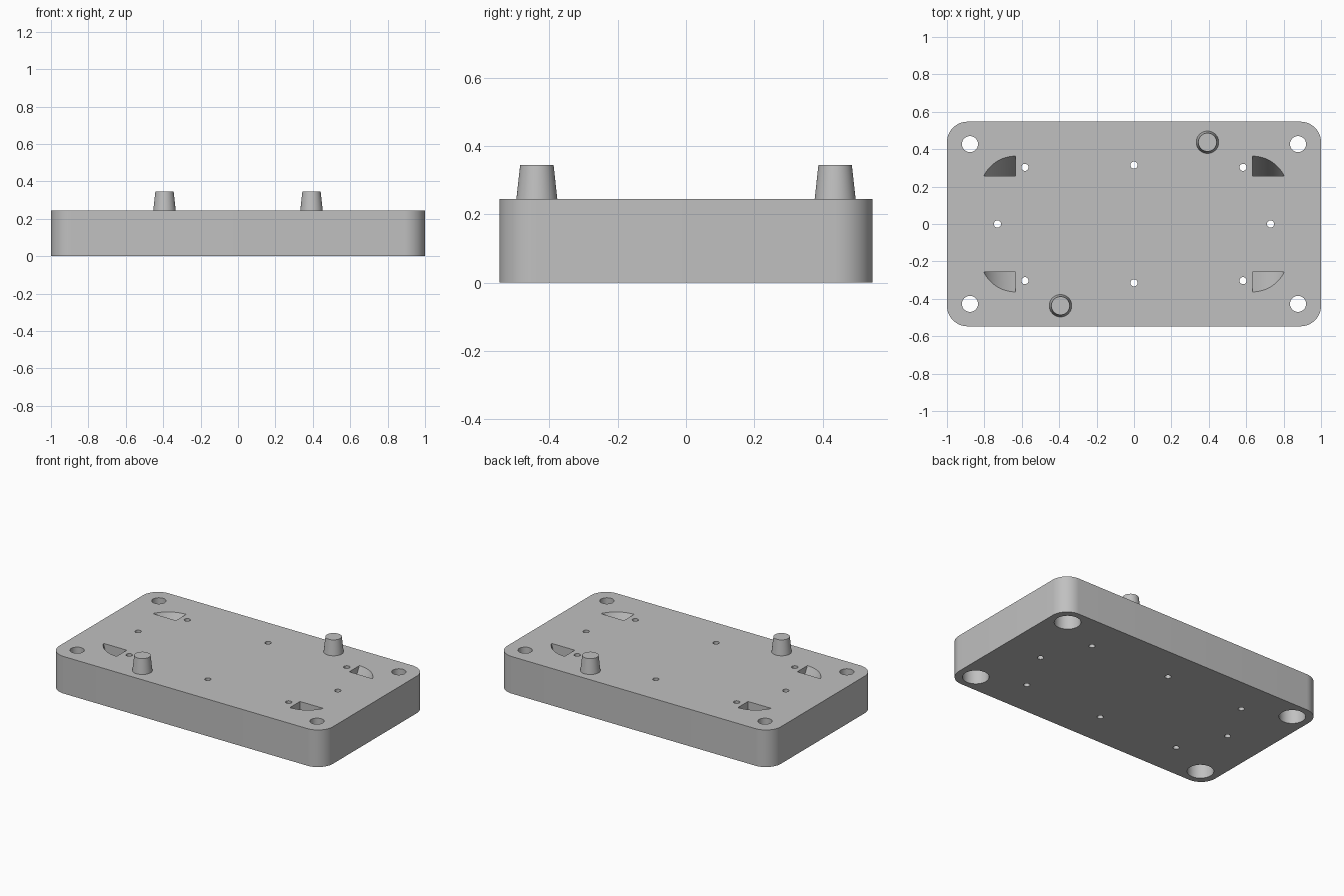
import bpy, bmesh, math
from mathutils import Vector

cube = bpy.data.objects.get("Cube")
if cube:
    bpy.data.objects.remove(cube, do_unlink=True)

HALF_X, HALF_Y, TOP, CORNER = 1.0, 0.547, 0.245, 0.11

grey = bpy.data.materials.new("light_grey")
grey.use_nodes = True
grey.diffuse_color = (0.53, 0.53, 0.53, 1)
grey.node_tree.nodes["Principled BSDF"].inputs["Base Color"].default_value = grey.diffuse_color


def finish(bm, name):
    bmesh.ops.recalc_face_normals(bm, faces=bm.faces)
    mesh = bpy.data.meshes.new(name)
    bm.to_mesh(mesh)
    bm.free()
    mesh.materials.append(grey)
    obj = bpy.data.objects.new(name, mesh)
    bpy.context.collection.objects.link(obj)
    return obj


def cone(bm, x, y, z0, z1, r0, r1, sides=48):
    geom = bmesh.ops.create_cone(bm, cap_ends=True, segments=sides,
                                 radius1=r0, radius2=r1, depth=z1 - z0)
    bmesh.ops.translate(bm, verts=geom["verts"], vec=(x, y, (z0 + z1) / 2))


def smooth(obj):
    bpy.ops.object.select_all(action="DESELECT")
    obj.select_set(True)
    bpy.context.view_layer.objects.active = obj
    bpy.ops.object.shade_smooth_by_angle(angle=math.radians(30))


def cut(target, cutter):
    mod = target.modifiers.new(cutter.name, "BOOLEAN")
    mod.operation, mod.solver, mod.object = "DIFFERENCE", "EXACT", cutter
    bpy.context.view_layer.objects.active = target
    bpy.ops.object.modifier_apply(modifier=mod.name)
    bpy.data.objects.remove(cutter, do_unlink=True)


# Plate: rounded rectangle extruded upwards
bm = bmesh.new()
outline = []
for i, (sx, sy) in enumerate([(1, 1), (-1, 1), (-1, -1), (1, -1)]):
    for k in range(13):
        a = math.radians(90 * i + 90 * k / 12)
        outline.append(bm.verts.new((sx * (HALF_X - CORNER) + CORNER * math.cos(a),
                                     sy * (HALF_Y - CORNER) + CORNER * math.sin(a), 0)))
face = bm.faces.new(outline)
ext = bmesh.ops.extrude_face_region(bm, geom=[face])
bmesh.ops.translate(bm, vec=(0, 0, TOP),
                    verts=[v for v in ext["geom"] if isinstance(v, bmesh.types.BMVert)])
plate = finish(bm, "base_plate")

CORNERS = [(sx, sy) for sx in (1, -1) for sy in (1, -1)]

# Through holes: corner bolts and small pins
bm = bmesh.new()
for sx, sy in CORNERS:
    cone(bm, sx * 0.877, sy * 0.427, -0.1, TOP + 0.1, 0.043, 0.043)
    cone(bm, sx * 0.583, sy * 0.303, -0.1, TOP + 0.1, 0.019, 0.019, 32)
for x, y in [(0, 0.315), (0, -0.315), (0.73, 0), (-0.73, 0)]:
    cone(bm, x, y, -0.1, TOP + 0.1, 0.019, 0.019, 32)
cut(plate, finish(bm, "through_hole_cutter"))

# Wider bolt head recesses from below
bm = bmesh.new()
for sx, sy in CORNERS:
    cone(bm, sx * 0.877, sy * 0.427, -0.1, 0.13, 0.08, 0.08)
cut(plate, finish(bm, "bolt_recess_cutter"))

# Slanted round pockets with two straight walls
IN_X, IN_Y, RADIUS, RIM_Y, SLOPE, RISE = 0.633, 0.257, 0.19, 0.363, 1.9, 0.03
bm = bmesh.new()
for sx, sy in CORNERS:
    center_y = RIM_Y - RADIUS + RISE / SLOPE
    z = TOP + RISE
    start = math.asin((IN_Y - center_y) / RADIUS)
    points = [Vector((IN_X, IN_Y, z))]
    for k in range(17):
        a = start + (math.pi / 2 - start) * k / 16
        x, y = IN_X + RADIUS * math.cos(a), center_y + RADIUS * math.sin(a)
        points.append(Vector((x, y, z)))
        if k:
            points.append(Vector((x, IN_Y, z - (y - IN_Y) * SLOPE)))
    verts = [bm.verts.new((p.x * sx, p.y * sy, p.z)) for p in points]
    bmesh.ops.convex_hull(bm, input=verts)
bmesh.ops.dissolve_limit(bm, angle_limit=math.radians(0.5), verts=bm.verts, edges=bm.edges)
cut(plate, finish(bm, "pocket_cutter"))
smooth(plate)

# Tapered guide posts on opposite sides
for name, s in (("guide_post_back", 1), ("guide_post_front", -1)):
    bm = bmesh.new()
    cone(bm, s * 0.393, s * 0.437, TOP, TOP + 0.1, 0.06, 0.049)
    smooth(finish(bm, name))
